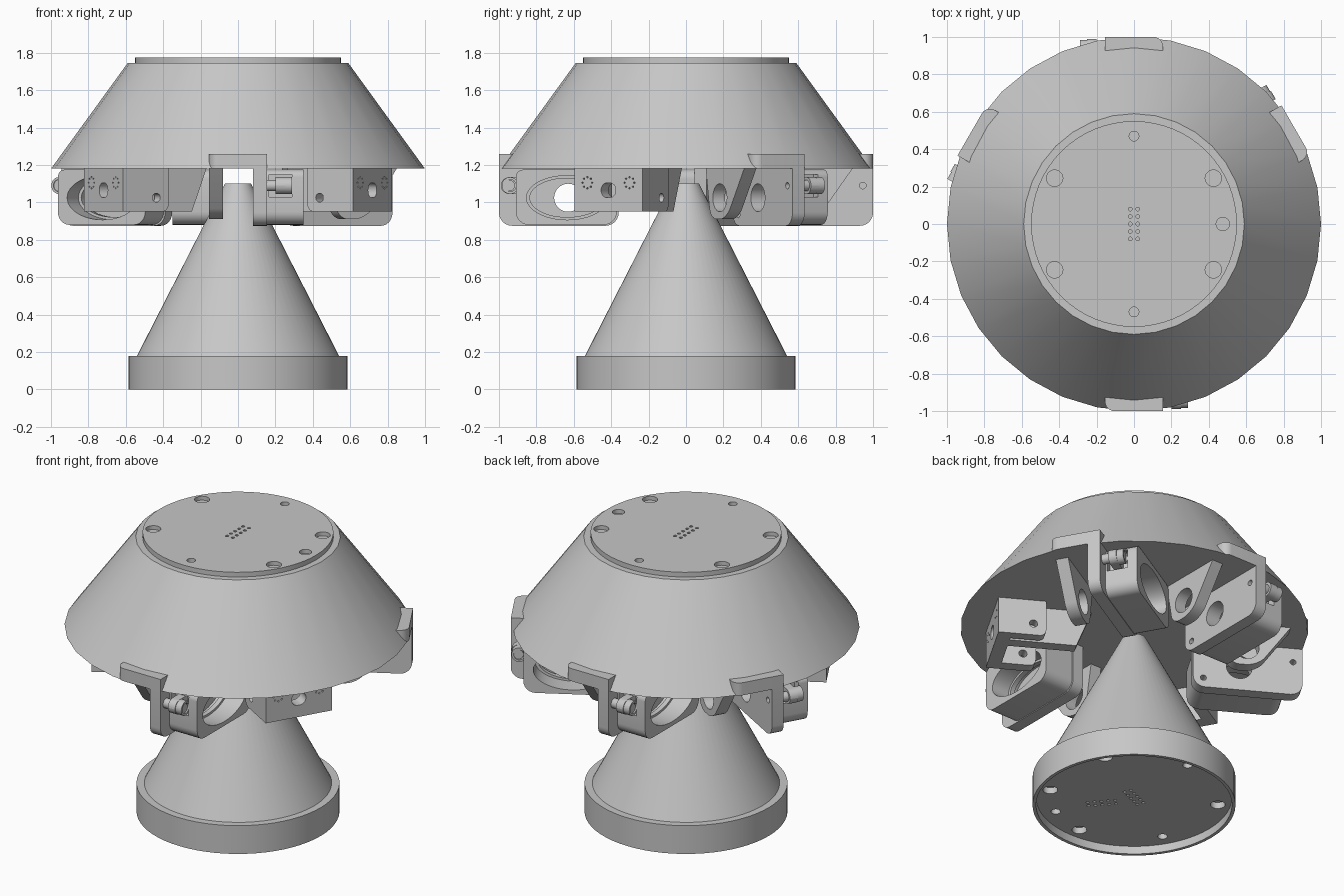
import bpy, bmesh, math
from mathutils import Matrix

cube = bpy.data.objects.get("Cube")
if cube:
    bpy.data.objects.remove(cube)

grey = bpy.data.materials.new("light_grey")
grey.use_nodes = True
grey.diffuse_color = (0.57, 0.57, 0.57, 1)
grey.node_tree.nodes["Principled BSDF"].inputs["Base Color"].default_value = (0.57, 0.57, 0.57, 1)


def finish(name, bm):
    bmesh.ops.recalc_face_normals(bm, faces=bm.faces)
    mesh = bpy.data.meshes.new(name)
    bm.to_mesh(mesh)
    bm.free()
    mesh.materials.append(grey)
    ob = bpy.data.objects.new(name, mesh)
    bpy.context.collection.objects.link(ob)
    return ob


def select(ob):
    bpy.ops.object.select_all(action='DESELECT')
    ob.select_set(True)
    bpy.context.view_layer.objects.active = ob


def smooth(ob):
    select(ob)
    bpy.ops.object.shade_smooth_by_angle(angle=math.radians(30))


def lathe(name, profile, sides):
    """Solid of revolution about z; a zero radius becomes a pole."""
    bm = bmesh.new()
    rings = []
    for r, z in profile:
        n = sides if r > 0 else 1
        rings.append([bm.verts.new((r * math.cos(2 * math.pi * i / sides),
                                    r * math.sin(2 * math.pi * i / sides), z)) for i in range(n)])
    for a, b in zip(rings, rings[1:]):
        for i in range(sides):
            j = (i + 1) % sides
            quad = [a[i % len(a)], a[j % len(a)], b[j % len(b)], b[i % len(b)]]
            bm.faces.new(list(dict.fromkeys(quad)))
    return finish(name, bm)


def rounded(corners, steps=6):
    """Outline from (x, z, radius) corners, with curved corners."""
    out = []
    for i, (x, z, rad) in enumerate(corners):
        if rad == 0:
            out.append((x, z))
            continue
        ends = []
        for ox, oz, _ in (corners[i - 1], corners[(i + 1) % len(corners)]):
            d = math.hypot(ox - x, oz - z)
            ends.append((x + (ox - x) * rad / d, z + (oz - z) * rad / d))
        (ax, az), (bx, bz) = ends
        for k in range(steps + 1):
            t = k / steps
            u, v, w = (1 - t) ** 2, 1.2 * t * (1 - t), t * t
            s = u + v * 1.18 + w
            out.append(((u * ax + v * 1.18 * x + w * bx) / s, (u * az + v * 1.18 * z + w * bz) / s))
    return out


def ellipse(x, z, a, b, n=32):
    return [(x + a * math.cos(2 * math.pi * i / n), z + b * math.sin(2 * math.pi * i / n)) for i in range(n)]


def prism(name, shapes, axis='Y'):
    """Extrude (outline, start, end) shapes along one axis."""
    bm = bmesh.new()
    place = {'X': lambda u, v, d: (d, u, v), 'Y': lambda u, v, d: (u, d, v), 'Z': lambda u, v, d: (u, v, d)}[axis]
    for outline, d0, d1 in shapes:
        a = [bm.verts.new(place(u, v, d0)) for u, v in outline]
        b = [bm.verts.new(place(u, v, d1)) for u, v in outline]
        bm.faces.new(a)
        bm.faces.new(b[::-1])
        for i in range(len(a)):
            j = (i + 1) % len(a)
            bm.faces.new((a[i], b[i], b[j], a[j]))
    return finish(name, bm)


def cut(ob, shapes, axis='Y'):
    cutter = prism("cutter", shapes, axis)
    cutter.hide_render = True
    mod = ob.modifiers.new("cut", 'BOOLEAN')
    mod.operation, mod.solver, mod.object = 'DIFFERENCE', 'EXACT', cutter
    select(ob)
    bpy.ops.object.modifier_apply(modifier=mod.name)
    bpy.data.objects.remove(cutter)


def around(ob, angles):
    """Smooth a part, then repeat it about the central axis."""
    smooth(ob)
    for i, a in enumerate(angles):
        dup = ob if i == 0 else ob.copy()
        if i:
            bpy.context.collection.objects.link(dup)
        dup.matrix_world = Matrix.Rotation(math.radians(a), 4, 'Z')


def polar(r, deg):
    return r * math.cos(math.radians(deg)), r * math.sin(math.radians(deg))


def pin_grid(cx, cy, deg, z0, z1):
    """Two rows of five small pin holes."""
    c, s = polar(1, deg)
    return [(ellipse(cx + u * c - v * s, cy + u * s + v * c, 0.01, 0.01, 10), z0, z1)
            for u in (-0.08, -0.04, 0, 0.04, 0.08) for v in (-0.02, 0.02)]


# Base: rim, recessed underside and tall cone
base = lathe("base_cone", [(0, 0.05), (0.565, 0.05), (0.565, 0), (0.585, 0), (0.585, 0.18),
                           (0.54, 0.18), (0.07, 1.1), (0, 1.1)], 64)
holes = [(ellipse(*polar(0.49, a), 0.043, 0.043, 20), 0.02, 0.09) for a in (30, 150, 270, 330)]
holes += [(ellipse(*polar(0.48, a), 0.028, 0.028, 20), 0.02, 0.09) for a in (90, 210, 300)]
cut(base, holes + pin_grid(0, 0, 23, 0.02, 0.08) + pin_grid(0.1, -0.17, -48, 0.02, 0.08), 'Z')
smooth(base)

# Upper housing and its lid
smooth(lathe("upper_housing", [(0, 1.18), (1, 1.18), (0.59, 1.745), (0, 1.745)], 32))
lid = lathe("top_lid", [(0, 1.73), (0.55, 1.73), (0.55, 1.775), (0, 1.775)], 64)
holes = [(ellipse(*polar(0.49, a), 0.044, 0.044, 20), 1.75, 1.8) for a in (30, 150, 210, 330)]
holes += [(ellipse(x, y, r, r, 20), 1.75, 1.8) for x, y, r in
          ((0.475, 0, 0.036), (0, 0.47, 0.026), (0, -0.47, 0.026))]
cut(lid, holes + pin_grid(0, 0, 90, 1.75, 1.8), 'Z')
smooth(lid)

# Hooked modules: radius runs along local x, tangent along local y
hooked = (270, 30, 90, 150)
through = (ellipse(0.63, 1.025, 0.075, 0.075), -0.3, 0.5)

plate = prism("hook_plate", [(rounded([(0.36, 1.18, 0), (0.36, 0.875, 0.07), (1, 0.875, 0.07), (1, 1.2, 0)]),
                              0.08, 0.155)])
cut(plate, [through] + [(ellipse(x, z, 0.018, 0.018, 14), 0, 0.3) for x, z in ((0.945, 1.09), (0.42, 0.935))])
around(plate, hooked)

lip = prism("hook_lip", [(rounded([(0.9, -0.155, 0), (1, -0.155, 0.05), (1, 0.155, 0), (0.9, 0.155, 0)]),
                          1.18, 1.26)], 'Z')
around(lip, hooked)

strut = prism("inner_strut", [(rounded([(0.48, 1.18, 0), (0.53, 0.91, 0.06), (0.70, 0.91, 0.07),
                                        (0.89, 1.18, 0)]), -0.155, -0.08)])
cut(strut, [through])
around(strut, hooked)

body = prism("sensor_body", [(rounded([(0.37, 1.175, 0.05), (0.37, 0.88, 0.07), (0.91, 0.88, 0.07),
                                       (0.91, 1.175, 0.04)]), 0.15, 0.35)])
cut(body, [(ellipse(0.635, 1.025, 0.218, 0.118, 48), 0.175, 0.4)])
cut(body, [through])
# Recess for the hinge in the outer end
cut(body, [(rounded([(0.86, 1.15, 0), (0.86, 1.03, 0), (1, 1.03, 0), (1, 1.15, 0)]), 0.165, 0.29)])
around(body, hooked)

rim = prism("bore_rim", [(ellipse(0.635, 1.025, 0.222, 0.122, 48), 0.2, 0.23)])
cut(rim, [(ellipse(0.635, 1.025, 0.2, 0.104, 48), 0.1, 0.4)])
around(rim, hooked)

lug = prism("hinge_lug", [(rounded([(0.85, 1.135, 0), (0.85, 1.045, 0), (0.99, 1.045, 0.045),
                                    (0.99, 1.135, 0.045)]), 0.2, 0.25),
                          (ellipse(0.945, 1.09, 0.03, 0.03, 20), 0.15, 0.285)])
around(lug, hooked)
ring = prism("hinge_ring", [(ellipse(0.94, 1.09, 0.045, 0.045, 24), 0.25, 0.29)])
cut(ring, [(ellipse(0.94, 1.09, 0.032, 0.032, 24), 0.2, 0.4)])
around(ring, hooked)

# Plain brackets: outer wall, two cheeks and an inward tongue
plain = (210, 330)
wall = prism("bracket_wall", [([(-0.21, 0.95), (0.21, 0.95), (0.21, 1.18), (-0.21, 1.18)], 0.75, 0.83)], 'X')
slot = rounded([(-0.045, 1.025, 0.038), (0.045, 1.025, 0.038), (0.045, 1.105, 0.038), (-0.045, 1.105, 0.038)])
dots = []
for side in (-0.13, 0.13):
    for k in range(8):
        x, z = polar(0.03, 45 * k)
        dots.append((ellipse(side + x, 1.105 + z, 0.005, 0.005, 6), 0.815, 0.9))
cut(wall, [(slot, 0.7, 0.9)] + dots, 'X')
around(wall, plain)

for name, t0, t1 in (("right_cheek", -0.21, -0.14), ("left_cheek", 0.15, 0.21)):
    cheek = prism(name, [(rounded([(0.55, 1.18, 0), (0.55, 0.95, 0.04), (0.76, 0.95, 0), (0.76, 1.18, 0)]), t0, t1)])
    cut(cheek, [(ellipse(0.625, 1.025, 0.024, 0.024, 18), t0 - 0.1, t1 + 0.1)])
    around(cheek, plain)

tongue = prism("bracket_tongue", [([(0.27, 1.18), (0.36, 0.95), (0.76, 0.95), (0.76, 1.18)], 0.06, 0.13)])
around(tongue, plain)
